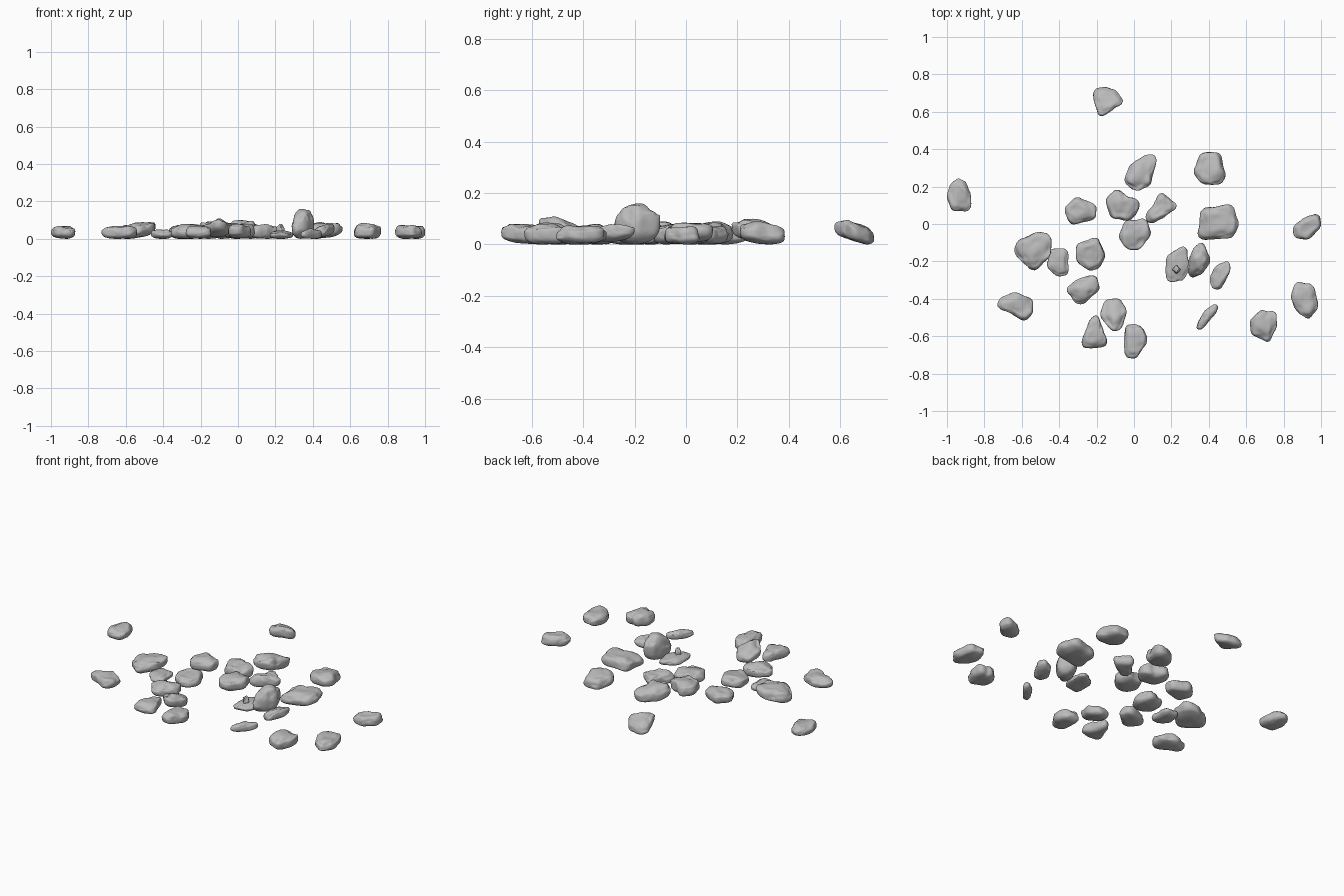
import bpy, bmesh
from math import atan2, copysign, cos, degrees, radians, sin, hypot
from mathutils import Vector, noise

start_cube = bpy.data.objects.get("Cube")
if start_cube:
    bpy.data.objects.remove(start_cube, do_unlink=True)

# One plain grey for every stone
grey = bpy.data.materials.new("stone_grey")
grey.use_nodes = True
grey_colour = (0.5, 0.5, 0.5, 1)
grey.diffuse_color = grey_colour
shader = next(n for n in grey.node_tree.nodes if n.type == "BSDF_PRINCIPLED")
shader.inputs["Base Color"].default_value = grey_colour
shader.inputs["Roughness"].default_value = 0.9


def polygon_reach(corners, angle):
    """Distance from the middle to the edge of a polygon given by polar corners."""
    marks = sorted(corners)
    for i, first in enumerate(marks):
        last = marks[(i + 1) % len(marks)]
        span = (last - first) % 360
        step = (angle - first) % 360
        if step <= span:
            a, b = corners[first], corners[last]
            return a * b * sin(radians(span)) / (
                a * sin(radians(step)) + b * sin(radians(span - step)))


def soft_reach(corners, angle):
    """Polygon edge with its corners worn round."""
    offsets = (-12, -6, 0, 6, 12)
    return sum(polygon_reach(corners, (angle + o) % 360) for o in offsets) / len(offsets)


def fit(points, axis, low, high):
    """Stretch the points along one axis so that they fill low..high."""
    values = [p[axis] for p in points]
    least, span = min(values), max(values) - min(values)
    for p in points:
        p[axis] = low + (p[axis] - least) / span * (high - low)


def stone(name, centre, size, top, corners, tilt=(0, 0), base=0.0):
    """A worn rock: a ball squared off, pulled to an outline, tilted and roughened."""
    bm = bmesh.new()
    bmesh.ops.create_icosphere(bm, subdivisions=4, radius=1)
    seed = Vector((centre[0], centre[1], top)) * 50
    points = []
    for v in bm.verts:
        x, y, z = v.co
        flat = hypot(x, y)
        angle = atan2(y, x)
        reach = soft_reach(corners, degrees(angle) % 360) * flat ** 0.75
        height = copysign(abs(z) ** (0.85 if z > 0 else 0.65), z)
        broad = noise.noise(v.co * 1.3 + seed)
        fine = noise.noise(v.co * 3 + seed)
        reach *= 1 + 0.07 * broad + 0.04 * fine
        height += (0.35 * broad + 0.12 * fine) * (1 if z > 0 else 0.4)
        px, py = reach * cos(angle), reach * sin(angle)
        points.append(Vector((px, py, height + tilt[0] * px + tilt[1] * py)))
    for axis in range(2):
        half = size[axis] / 2
        fit(points, axis, centre[axis] - half, centre[axis] + half)
    fit(points, 2, base, top)
    for v, p in zip(bm.verts, points):
        v.co = p
    for face in bm.faces:
        face.smooth = True
    mesh = bpy.data.meshes.new(name)
    bm.to_mesh(mesh)
    bm.free()
    mesh.materials.append(grey)
    rock = bpy.data.objects.new(name, mesh)
    bpy.context.scene.collection.objects.link(rock)
    return rock


# Outlying stones
stone("back_wedge_stone", centre=(-.14, .655), size=(.16, .155), top=.095, tilt=(0, -.7),
      corners={2: 1, 58: .95, 117: 1.1, 144: 1.2, 205: .8, 243: 1.1})
stone("far_right_slab_stone", centre=(-.935, .155), size=(.13, .175), top=.07,
      corners={0: .95, 58: .95, 98: 1, 132: 1, 180: 1, 232: 1.1, 312: 1.2})
stone("far_left_sliver_stone", centre=(.925, -.015), size=(.15, .135), top=.07,
      corners={0: 1, 47: 1.2, 105: .6, 180: .9, 221: 1.1, 275: .9})
stone("front_left_long_stone", centre=(.912, -.407), size=(.145, .195), top=.075,
      corners={55: .95, 123: 1.1, 170: 1, 217: .8, 285: 1, 345: .95})
stone("front_left_angular_stone", centre=(.692, -.545), size=(.145, .17), top=.085,
      corners={45: 1.2, 70: .7, 95: .9, 165: 1, 210: 1, 290: 1, 355: .9})
stone("front_right_bean_stone", centre=(-.635, -.44), size=(.19, .15), top=.07,
      corners={28: 1, 92: .9, 150: 1, 185: 1, 230: .5, 297: 1.1, 337: 1})

# Back of the pile
stone("back_oval_stone", centre=(.035, .275), size=(.17, .195), top=.1, tilt=(0, -.4),
      corners={45: 1.2, 75: 1, 152: .8, 205: 1.1, 250: 1, 310: .8})
stone("back_round_stone", centre=(.405, .297), size=(.17, .175), top=.09, tilt=(0, -.2),
      corners={58: 1.1, 120: 1.1, 190: 1, 240: 1, 305: 1.1, 338: 1})
stone("back_small_stone", centre=(-.285, .07), size=(.17, .145), top=.08,
      corners={20: 1, 105: 1, 137: .8, 175: 1, 238: 1.1, 330: 1})
stone("back_knobbly_stone", centre=(-.06, .1), size=(.18, .165), top=.09,
      corners={25: .9, 55: .5, 110: 1, 163: 1, 227: 1, 295: 1, 355: 1})
stone("back_hooked_stone", centre=(.145, .085), size=(.165, .16), top=.08,
      corners={8: 1, 92: 1, 155: .5, 198: 1, 232: 1.2, 298: .5})

# Middle of the pile
stone("middle_notched_stone", centre=(.005, -.055), size=(.17, .17), top=.08,
      corners={52: 1.1, 90: .8, 125: 1, 190: 1, 240: 1.1, 285: 1, 355: 1})
stone("middle_block_stone", centre=(.45, .01), size=(.22, .19), top=.085, tilt=(.3, 0),
      corners={0: 1, 58: 1.2, 90: .8, 135: 1.1, 180: .8, 225: 1.3, 315: 1.1})
stone("right_big_wedge_stone", centre=(-.54, -.145), size=(.2, .205), top=.09, tilt=(.4, 0),
      corners={42: 1.2, 82: 1, 152: 1, 183: 1, 270: 1, 348: .9})
stone("right_flat_stone", centre=(-.407, -.205), size=(.115, .15), top=.05,
      corners={45: 1.2, 128: 1.1, 200: 1, 265: 1, 315: 1.3})
stone("right_blunt_stone", centre=(-.233, -.162), size=(.155, .175), top=.08,
      corners={62: 1, 150: 1, 210: 1, 270: 1, 310: 1, 355: 1})
stone("left_tall_stone", centre=(.347, -.193), size=(.12, .185), top=.16, tilt=(.1, 0),
      corners={0: 1, 70: 1, 120: .8, 185: .9, 229: 1.2, 295: .7})
stone("left_tilted_stone", centre=(.46, -.275), size=(.11, .15), top=.08, tilt=(.4, .1),
      corners={22: 1, 54: 1.2, 120: .8, 190: 1, 232: 1.1, 270: .9}, base=.01)
stone("left_flat_stone", centre=(.232, -.215), size=(.125, .19), top=.045,
      corners={50: 1.2, 105: .7, 160: 1, 226: 1.3, 308: 1, 350: 1})
stone("left_flat_stone_knob", centre=(.227, -.243), size=(.042, .045), top=.08,
      corners={0: 1, 90: 1, 180: 1, 270: 1}, base=.025)

# Front of the pile
stone("front_thin_stone", centre=(.392, -.497), size=(.115, .135), top=.055,
      corners={25: .9, 47: 1.3, 120: .5, 210: 1.1, 228: 1.3, 250: .6})
stone("front_oval_stone", centre=(-.272, -.352), size=(.175, .155), top=.08,
      corners={0: 1, 50: 1.2, 118: .7, 182: 1, 245: 1, 270: 1})
stone("front_raised_stone", centre=(-.11, -.485), size=(.14, .175), top=.11, tilt=(0, -.6),
      corners={12: 1, 68: 1, 132: 1, 187: 1, 270: 1, 305: 1}, base=.01)
stone("front_pear_stone", centre=(-.212, -.577), size=(.135, .175), top=.07,
      corners={0: .6, 78: 1, 110: .8, 185: .6, 222: 1.3, 270: 1, 320: 1.2})
stone("front_long_stone", centre=(.008, -.627), size=(.125, .185), top=.08, tilt=(0, -.2),
      corners={0: 1, 52: 1, 124: 1.1, 188: .7, 232: 1.1, 280: 1})
